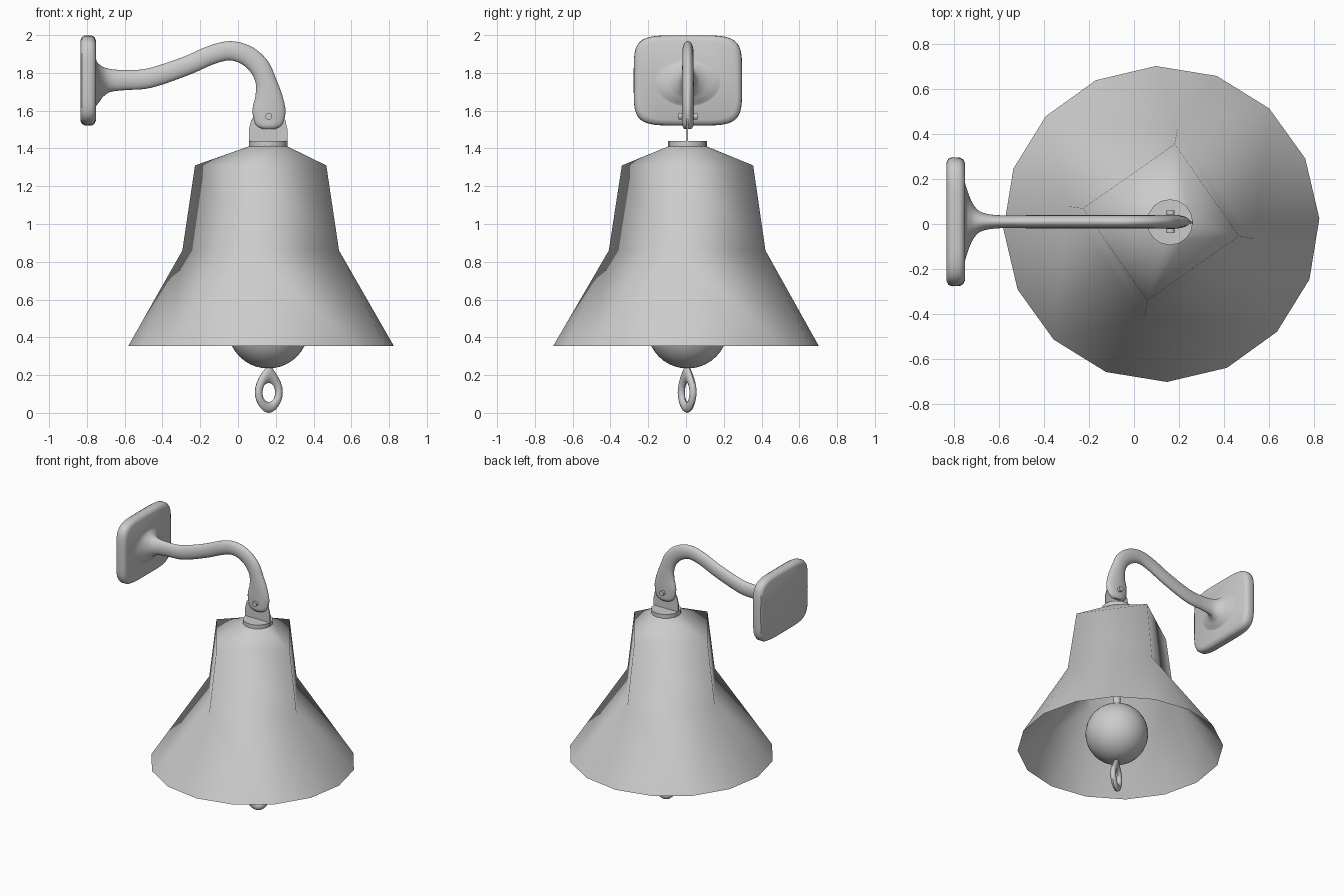
import bpy, bmesh
from math import sin, cos, pi, radians
from mathutils import Vector, Matrix

if "Cube" in bpy.data.objects:
    bpy.data.objects.remove(bpy.data.objects["Cube"])


def finish(bm, name, angle=40):
    bmesh.ops.recalc_face_normals(bm, faces=bm.faces)
    mesh = bpy.data.meshes.new(name)
    bm.to_mesh(mesh)
    bm.free()
    ob = bpy.data.objects.new(name, mesh)
    bpy.context.collection.objects.link(ob)
    bpy.ops.object.select_all(action='DESELECT')
    ob.select_set(True)
    bpy.context.view_layer.objects.active = ob
    bpy.ops.object.shade_smooth_by_angle(angle=radians(angle))
    return ob


def ring(bm, cx, cy, z, r, n, start):
    return [bm.verts.new((cx + r * cos(radians(start) + 2 * pi * i / n),
                          cy + r * sin(radians(start) + 2 * pi * i / n), z)) for i in range(n)]


def loft(name, sections, power=2, n=32, y0=0.01):
    """Skin along a path in the xz plane; section = (x, z, half height, half depth)."""
    bm = bmesh.new()
    rings = []
    for i, (x, z, h, d) in enumerate(sections):
        a, b = sections[max(i - 1, 0)], sections[min(i + 1, len(sections) - 1)]
        t = Vector((b[0] - a[0], 0, b[1] - a[1])).normalized()
        up = Vector((-t.z, 0, t.x))
        row = []
        for k in range(n):
            c, s = cos(2 * pi * k / n), sin(2 * pi * k / n)
            u = abs(c) ** (2 / power) * (1 if c > 0 else -1)
            v = abs(s) ** (2 / power) * (1 if s > 0 else -1)
            row.append(bm.verts.new(Vector((x, y0, z)) + up * h * u + Vector((0, d * v, 0))))
        rings.append(row)
    for a, b in zip(rings, rings[1:]):
        for k in range(n):
            bm.faces.new((a[k], a[(k + 1) % n], b[(k + 1) % n], b[k]))
    bm.faces.new(rings[0])
    bm.faces.new(rings[-1])
    return finish(bm, name)


def smooth_path(pts, steps=5):
    """Catmull-Rom interpolation of the section list."""
    out = []
    for i in range(len(pts) - 1):
        p = [Vector(pts[min(max(i + k, 0), len(pts) - 1)]) for k in (-1, 0, 1, 2)]
        for s in range(steps):
            t = s / steps
            out.append(0.5 * (2 * p[1] + (p[2] - p[0]) * t
                              + (2 * p[0] - 5 * p[1] + 4 * p[2] - p[3]) * t * t
                              + (3 * p[1] - p[0] - 3 * p[2] + p[3]) * t ** 3))
    return out + [Vector(pts[-1])]


def cylinder(name, r, depth, loc, axis='Z', n=16):
    bm = bmesh.new()
    bmesh.ops.create_cone(bm, cap_ends=True, segments=n, radius1=r, radius2=r, depth=depth)
    rot = Matrix.Rotation(pi / 2, 4, 'X') if axis == 'Y' else Matrix()
    bmesh.ops.transform(bm, matrix=Matrix.Translation(loc) @ rot, verts=bm.verts)
    return finish(bm, name)


# Wall plate: rounded rectangle with soft edges
loft("wall_plate", [(-0.833, 1.76, 0.215, 0.265), (-0.826, 1.76, 0.23, 0.28),
                    (-0.81, 1.76, 0.239, 0.287), (-0.775, 1.76, 0.238, 0.286),
                    (-0.76, 1.76, 0.23, 0.277), (-0.751, 1.76, 0.21, 0.26)], power=5, n=64)

# Flared, curved arm ending in a flattened rounded lug
loft("arm", smooth_path([
    (-0.76, 1.755, 0.16, 0.21), (-0.745, 1.755, 0.115, 0.15), (-0.72, 1.757, 0.083, 0.085),
    (-0.68, 1.76, 0.062, 0.043), (-0.6, 1.762, 0.053, 0.029), (-0.47, 1.772, 0.052, 0.029),
    (-0.28, 1.835, 0.05, 0.029), (-0.14, 1.895, 0.05, 0.029), (-0.04, 1.917, 0.051, 0.029),
    (0.05, 1.89, 0.053, 0.029), (0.115, 1.83, 0.054, 0.03), (0.147, 1.757, 0.055, 0.031),
    (0.162, 1.68, 0.071, 0.032), (0.164, 1.61, 0.087, 0.032), (0.164, 1.55, 0.081, 0.031),
    (0.164, 1.52, 0.066, 0.029), (0.164, 1.504, 0.04, 0.02)]))

# Pivot screw through the lug, and the thin hanger tab
cylinder("pivot_screw", 0.018, 0.1, (0.163, 0.01, 1.57), 'Y')
bm = bmesh.new()
half = [(0.103, 1.42), (0.102, 1.5), (0.09, 1.55), (0.06, 1.59), (0.02, 1.61)]
outline = [(0.16 + x, z) for x, z in half] + [(0.16 - x, z) for x, z in reversed(half)]
face = bm.faces.new([bm.verts.new((x, 0.003, z)) for x, z in outline])
ext = bmesh.ops.extrude_face_region(bm, geom=[face])
bmesh.ops.translate(bm, vec=(0, 0.008, 0),
                    verts=[v for v in ext["geom"] if isinstance(v, bmesh.types.BMVert)])
finish(bm, "hanger_tab")
cylinder("collar", 0.102, 0.035, (0.16, 0.008, 1.423))

# Bell: low-poly sheet, round crown to square waist to sixteen-sided mouth
bm = bmesh.new()
crown = ring(bm, 0.16, 0.008, 1.412, 0.1, 16, -10)
shoulder = ring(bm, 0.12, 0.008, 1.31, 0.353, 4, -10)
waist = ring(bm, 0.12, 0.006, 0.86, 0.421, 4, -10)
mouth = ring(bm, 0.122, 0, 0.355, 0.703, 16, 2)
for square, circle in ((shoulder, crown), (waist, mouth)):
    for i in range(4):
        for k in range(-2, 2):
            bm.faces.new((square[i], circle[(4 * i + k) % 16], circle[(4 * i + k + 1) % 16]))
        bm.faces.new((square[i], circle[(4 * i + 2) % 16], square[(i + 1) % 4]))
for i in range(4):
    j = (i + 1) % 4
    bm.faces.new((shoulder[i], waist[i], waist[j], shoulder[j]))
finish(bm, "bell", 70)

# Clapper rod and ball
cylinder("clapper_rod", 0.026, 0.8, (0.16, 0.008, 1.02))
bm = bmesh.new()
bmesh.ops.create_uvsphere(bm, u_segments=32, v_segments=20, radius=0.214,
                          matrix=Matrix.Translation((0.16, 0.008, 0.449)))
finish(bm, "clapper_ball")

# Pull eye: teardrop loop turned 30 degrees about the vertical
bm = bmesh.new()
n, m = 32, 10
rows = []
for i in range(n):
    a = 2 * pi * i / n
    c, s = cos(a), sin(a)
    if s > 0:
        out = (0.083 * c * (1 - 0.6 * s * s), 0.11 + 0.145 * s)
    else:
        out = (0.083 * c * (1 - 0.12 * s * s), 0.11 + 0.11 * s)
    inn = (0.041 * c, 0.108 + 0.05 * s)
    row = []
    for k in range(m):
        b = 2 * pi * k / m
        f = (1 + cos(b)) / 2
        row.append(bm.verts.new((inn[0] + (out[0] - inn[0]) * f, 0.019 * sin(b),
                                 inn[1] + (out[1] - inn[1]) * f)))
    rows.append(row)
for i in range(n):
    p, q = rows[i], rows[(i + 1) % n]
    for k in range(m):
        bm.faces.new((p[k], p[(k + 1) % m], q[(k + 1) % m], q[k]))
bmesh.ops.transform(bm, verts=bm.verts, matrix=Matrix.Translation((0.163, 0.006, 0))
                    @ Matrix.Rotation(radians(30), 4, 'Z'))
finish(bm, "pull_eye")
